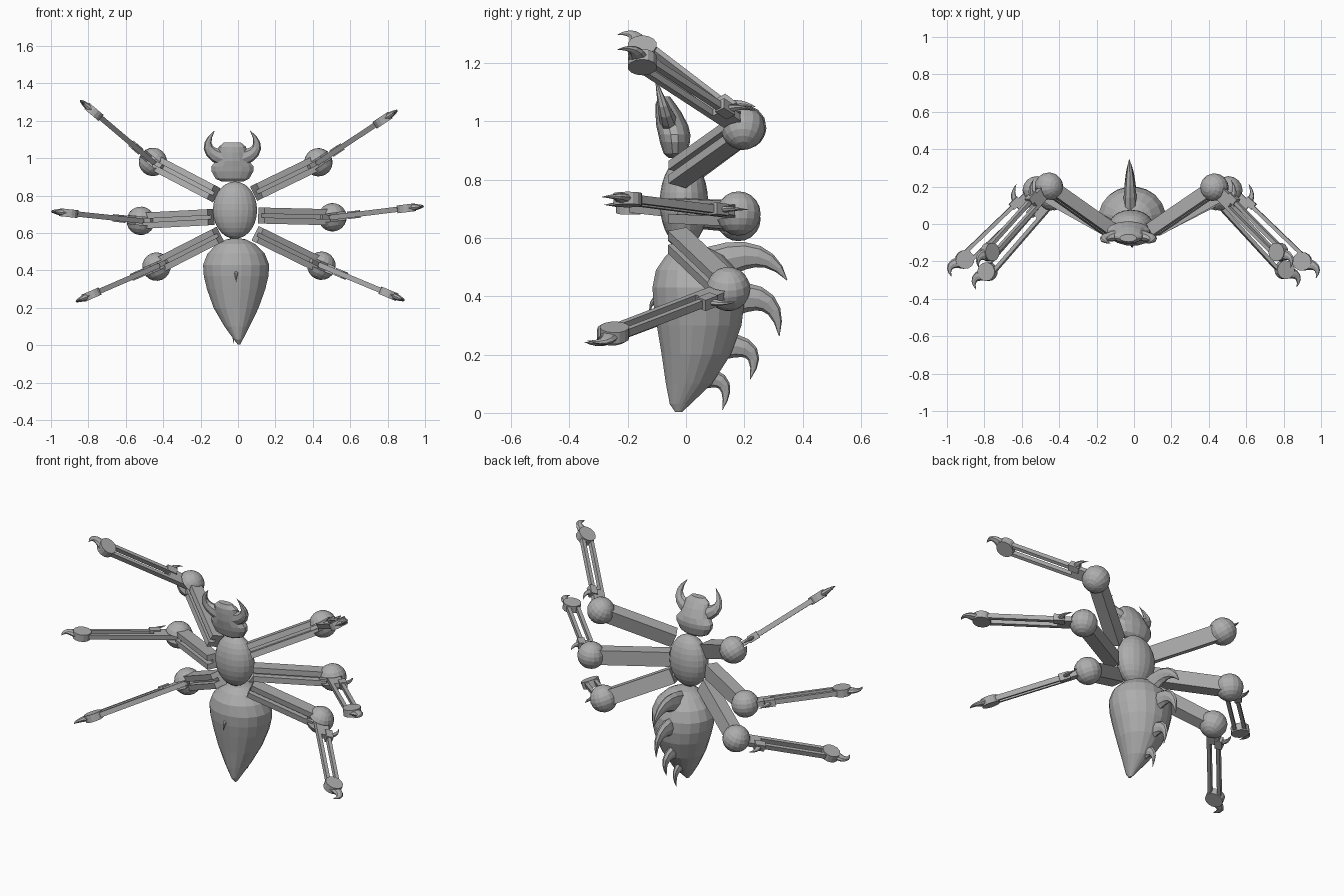
import bpy, bmesh, math
from mathutils import Vector, Matrix

cube = bpy.data.objects.get("Cube")
if cube:
    bpy.data.objects.remove(cube, do_unlink=True)

GREY = (0.42, 0.42, 0.42, 1)
mat = bpy.data.materials.new("plain grey")
mat.use_nodes = True
mat.diffuse_color = GREY
bsdf = mat.node_tree.nodes["Principled BSDF"]
bsdf.inputs["Base Color"].default_value = GREY
bsdf.inputs["Roughness"].default_value = 0.7


def part(name, bm):
    bmesh.ops.recalc_face_normals(bm, faces=bm.faces)
    mesh = bpy.data.meshes.new(name)
    bm.to_mesh(mesh)
    bm.free()
    mesh.materials.append(mat)
    ob = bpy.data.objects.new(name, mesh)
    bpy.context.collection.objects.link(ob)
    return ob


def skin(bm, rings):
    """Bridge point rings into a closed tube."""
    loops = [[bm.verts.new(p) for p in ring] for ring in rings]
    n = len(loops[0])
    for a, b in zip(loops, loops[1:]):
        for i in range(n):
            j = (i + 1) % n
            bm.faces.new((a[i], a[j], b[j], b[i]))
    bm.faces.new(loops[0][::-1])
    bm.faces.new(loops[-1])


def loft(name, profile, sides):
    """Horizontal elliptical sections: z, cx, cy, rx, ry."""
    bm = bmesh.new()
    turn = [2 * math.pi * (i + 0.5) / sides for i in range(sides)]
    skin(bm, [[(cx + rx * math.cos(t), cy + ry * math.sin(t), z) for t in turn]
              for z, cx, cy, rx, ry in profile])
    return part(name, bm)


def claw(name, base, bend, tip, side, r_side, r_flat, steps=6, sides=8):
    """Curved horn tapering along a quadratic arc; side is normal to its plane."""
    a, b, c = Vector(base), Vector(bend), Vector(tip)
    side = Vector(side).normalized()
    rings = []
    for k in range(steps + 1):
        t = k / steps
        p = a * (1 - t) ** 2 + b * 2 * t * (1 - t) + c * t * t
        tangent = ((b - a) * (1 - t) + (c - b) * t).normalized()
        flat = tangent.cross(side).normalized()
        s = max((1 - t) ** 0.8, 0.02)
        rings.append([p + side * r_side * s * math.cos(q) + flat * r_flat * s * math.sin(q)
                      for q in (2 * math.pi * i / sides for i in range(sides))])
    bm = bmesh.new()
    skin(bm, rings)
    return part(name, bm)


def frame(a, b):
    """Axes at a: x along the limb, y towards the back, z across."""
    d = (b - a).normalized()
    n = d.cross(Vector((0, 1, 0))).normalized()
    w = n.cross(d)
    m = Matrix((d, w, n)).transposed().to_4x4()
    m.translation = a
    return m


def boxes(name, m, specs):
    """Boxes given as low and high corners in the frame m."""
    bm = bmesh.new()
    for lo, hi in specs:
        lo, hi = Vector(lo), Vector(hi)
        bmesh.ops.create_cube(bm, size=1, matrix=m @ Matrix.Translation((lo + hi) / 2)
                              @ Matrix.Diagonal((*(hi - lo), 1)))
    return part(name, bm)


# Body
loft("abdomen", [(0.003, 0.005, -0.025, 0.006, 0.012), (0.03, 0.002, -0.02, 0.024, 0.036),
                 (0.1, -0.005, 0.01, 0.068, 0.08), (0.2, -0.01, 0.035, 0.122, 0.12),
                 (0.3, -0.01, 0.045, 0.158, 0.147), (0.37, -0.01, 0.044, 0.175, 0.157),
                 (0.43, -0.01, 0.04, 0.179, 0.157), (0.49, -0.01, 0.035, 0.155, 0.14),
                 (0.54, -0.01, 0.03, 0.105, 0.1), (0.565, -0.01, 0.025, 0.055, 0.055),
                 (0.573, -0.01, 0.02, 0.01, 0.01)], 20)
claw("abdomen_nub", (-0.01, -0.1, 0.39), (-0.01, -0.122, 0.385), (-0.01, -0.125, 0.34),
     (1, 0, 0), 0.014, 0.012)

bm = bmesh.new()
bmesh.ops.create_uvsphere(bm, u_segments=20, v_segments=14, radius=1,
                          matrix=Matrix.Translation((-0.016, -0.007, 0.722))
                          @ Matrix.Diagonal((0.118, 0.083, 0.153, 1)))
part("thorax", bm)

# Head with two horns
HX = -0.03
loft("head", [(0.875, HX, -0.035, 0.06, 0.025), (0.89, HX, -0.037, 0.092, 0.04),
              (0.93, HX, -0.038, 0.115, 0.052), (0.955, HX, -0.04, 0.116, 0.055),
              (0.985, HX, -0.047, 0.092, 0.055), (1.03, HX, -0.06, 0.08, 0.045),
              (1.06, HX, -0.07, 0.075, 0.034), (1.085, HX, -0.075, 0.045, 0.02)], 14)
for s, label in ((1, "left"), (-1, "right")):
    claw("horn_" + label, (HX + s * 0.05, -0.06, 1.0), (HX + s * 0.185, -0.075, 1.04),
         (HX + s * 0.095, -0.105, 1.147), (0, 1, 0.2), 0.032, 0.045)

# Curved spikes down the back: base, bend and tip as (y, z), then size
spikes = [((0.1, 0.51), (0.27, 0.59), (0.347, 0.455), 0.065),
          ((0.16, 0.39), (0.32, 0.425), (0.32, 0.263), 0.058),
          ((0.13, 0.23), (0.27, 0.24), (0.22, 0.115), 0.046),
          ((0.07, 0.12), (0.165, 0.12), (0.125, 0.01), 0.036)]
for i, (a, b, c, r) in enumerate(spikes):
    claw(f"back_spike_{i + 1}", (-0.02, *a), (-0.022, *b), (-0.025, *c), (1, 0, 0), r * 0.6, r)


def leg(label, hip, knee, foot):
    hip, knee, foot = Vector(hip), Vector(knee), Vector(foot)

    # Upper leg: a channel open to the front
    m = frame(hip, knee)
    end = (knee - hip).length - 0.03
    boxes("upper_leg_" + label, m, [((0, 0.0, -0.043), (end, 0.035, 0.043)),
                                    ((0, -0.035, 0.01), (end, 0.0, 0.043)),
                                    ((0, -0.035, -0.043), (end, 0.0, -0.01))])

    # Knee ball, slotted for the lower leg
    m = frame(knee, foot)
    bm = bmesh.new()
    bmesh.ops.create_uvsphere(bm, u_segments=16, v_segments=10, radius=0.076, matrix=m)
    ball = part("knee_" + label, bm)
    cutter = boxes("slot_cutter", m, [((0, -0.1, -0.022), (0.1, 0.04, 0.022))])
    cutter.hide_render = True
    mod = ball.modifiers.new("slot", 'BOOLEAN')
    mod.object = cutter
    mod.solver = 'EXACT'
    bpy.context.view_layer.objects.active = ball
    bpy.ops.object.modifier_apply(modifier=mod.name)
    bpy.data.objects.remove(cutter, do_unlink=True)

    # Lower leg: two rails joined near the knee, with a raised block
    length = (foot - knee).length
    boxes("lower_leg_" + label, m, [((0.01, 0.016, -0.014), (length, 0.036, 0.014)),
                                    ((0.01, -0.036, -0.014), (length, -0.016, 0.014)),
                                    ((0.01, -0.016, -0.014), (0.14, 0.016, 0.014)),
                                    ((0.1, 0.01, -0.02), (0.16, 0.05, 0.02))])
    claw("knee_hook_" + label, m @ Vector((0.12, 0.035, 0)), m @ Vector((0.12, 0.08, 0)),
         m @ Vector((0.055, 0.1, 0)), m.col[2].to_3d(), 0.013, 0.02)

    # Foot: disc and curved claw
    bm = bmesh.new()
    bmesh.ops.create_cone(bm, cap_ends=True, segments=14, radius1=0.05, radius2=0.05, depth=0.042,
                          matrix=m @ Matrix.Translation((length, 0, 0)))
    part("foot_" + label, bm)
    claw("foot_claw_" + label, m @ Vector((length + 0.02, 0, 0)),
         m @ Vector((length + 0.09, 0.06, 0)), m @ Vector((length + 0.115, -0.015, 0)),
         m.col[2].to_3d(), 0.02, 0.034)


# Legs
leg("upper_left", (0.1, -0.03, 0.818), (0.43, 0.195, 0.978), (0.772, -0.15, 1.203))
leg("upper_right", (-0.13, -0.03, 0.81), (-0.455, 0.2, 0.98), (-0.77, -0.15, 1.247))
leg("middle_left", (0.125, -0.03, 0.693), (0.505, 0.18, 0.684), (0.9, -0.2, 0.732))
leg("middle_right", (-0.145, -0.03, 0.685), (-0.52, 0.18, 0.665), (-0.905, -0.19, 0.706))
leg("lower_left", (0.105, -0.03, 0.592), (0.446, 0.145, 0.425), (0.805, -0.245, 0.275))
leg("lower_right", (-0.108, -0.03, 0.588), (-0.436, 0.145, 0.42), (-0.783, -0.255, 0.27))
